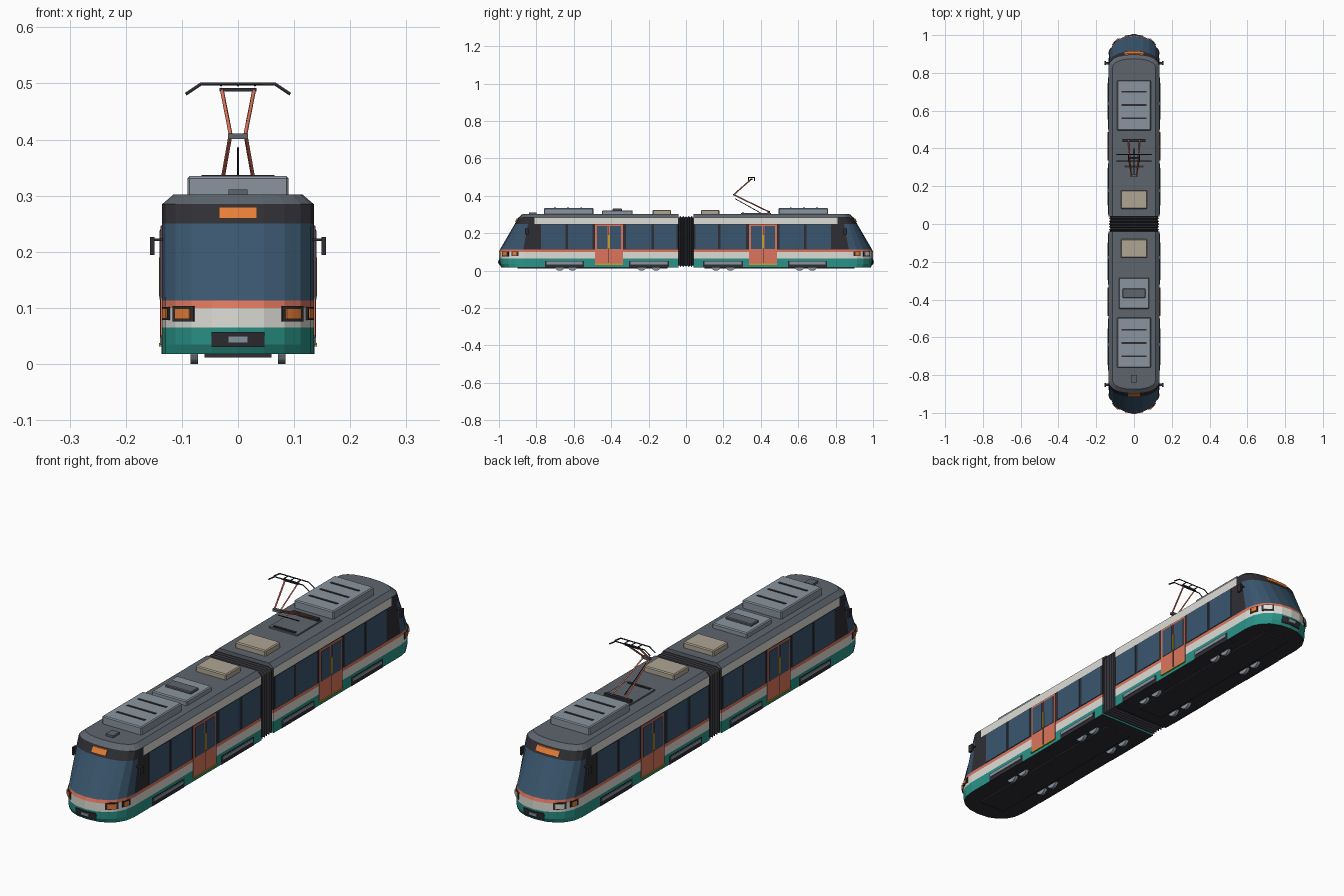
import bpy, bmesh, math
from mathutils import Vector

if "Cube" in bpy.data.objects:
    bpy.data.objects.remove(bpy.data.objects["Cube"])


def material(name, hex_code):
    def lin(c):
        c /= 255
        return c / 12.92 if c < 0.04045 else ((c + 0.055) / 1.055) ** 2.4
    m = bpy.data.materials.new(name)
    m.diffuse_color = tuple(lin(int(hex_code[i:i + 2], 16)) for i in (0, 2, 4)) + (1,)
    m.use_nodes = True
    m.node_tree.nodes["Principled BSDF"].inputs["Base Color"].default_value = m.diffuse_color
    return m


TEAL = material("teal", "2A9488")
CREAM = material("cream", "DEDDD6")
CORAL = material("coral", "DC755C")
ORANGE = material("orange", "E67E38")
GLASS = material("blue glass", "3A566E")
DARK = material("charcoal", "2E2E34")
ROOF = material("roof grey", "5E656D")
UNIT = material("light grey", "8A949F")
BEIGE = material("beige", "AFA694")
YELLOW = material("yellow", "C9A227")


def finish(name, bm, mats):
    bmesh.ops.recalc_face_normals(bm, faces=bm.faces)
    me = bpy.data.meshes.new(name)
    bm.to_mesh(me)
    bm.free()
    for m in mats:
        me.materials.append(m)
    ob = bpy.data.objects.new(name, me)
    bpy.context.collection.objects.link(ob)
    return ob


def boxes(name, mat, spans, bevel=0):
    """One object made of boxes given as (x0, x1, y0, y1, z0, z1)."""
    bm = bmesh.new()
    for x0, x1, y0, y1, z0, z1 in spans:
        vs = bmesh.ops.create_cube(bm, size=1)["verts"]
        for v in vs:
            v.co = ((x0 + x1) / 2 + v.co.x * (x1 - x0),
                    (y0 + y1) / 2 + v.co.y * (y1 - y0),
                    (z0 + z1) / 2 + v.co.z * (z1 - z0))
    ob = finish(name, bm, [mat])
    if bevel:
        mod = ob.modifiers.new("edge", 'BEVEL')
        mod.width, mod.segments = bevel, 1
    return ob


def rods(name, mat, paths, radius):
    """Thin square bars along polylines."""
    cu = bpy.data.curves.new(name, 'CURVE')
    cu.dimensions, cu.bevel_depth, cu.bevel_resolution = '3D', radius, 0
    cu.use_fill_caps = True
    for path in paths:
        sp = cu.splines.new('POLY')
        sp.points.add(len(path) - 1)
        for p, co in zip(sp.points, path):
            p.co = (*co, 1)
    cu.materials.append(mat)
    bpy.context.collection.objects.link(bpy.data.objects.new(name, cu))


# Body levels: height, nose tip, start of nose curve, half width
LEVELS = [(.018, .988, .87, .135), (.035, .998, .87, .135), (.065, 1, .87, .135),
          (.10, 1, .87, .135), (.113, .995, .87, .135), (.25, .915, .845, .135),
          (.285, .895, .835, .135), (.302, .875, .825, .115)]


def nose_point(angle, z, off=0):
    for a, b in zip(LEVELS, LEVELS[1:]):
        if z <= b[0]:
            break
    t = (z - a[0]) / (b[0] - a[0])
    tip, ys, hw = (a[i] + t * (b[i] - a[i]) for i in (1, 2, 3))
    s, c = math.sin(angle), math.cos(angle)
    p = 2 / 2.2
    return Vector((math.copysign(abs(s) ** p, s) * (hw + off),
                   ys + max(c, 0) ** p * (tip - ys + off), z))


def car_body(name, sign):
    bm = bmesh.new()
    mats = [TEAL, CREAM, CORAL, DARK, GLASS, ROOF]
    rings = []
    for z, tip, ys, hw in LEVELS:
        pts = [Vector((hw, .04, z)), Vector((hw, .81, z))]
        pts += [nose_point(math.radians(90 - 18 * i), z) for i in range(11)]
        pts += [Vector((-hw, .81, z)), Vector((-hw, .04, z))]
        rings.append([bm.verts.new((p.x, p.y * sign, p.z)) for p in pts])
    n = len(rings[0])
    for k in range(len(rings) - 1):
        for i in range(n):
            j = (i + 1) % n
            f = bm.faces.new((rings[k][i], rings[k][j], rings[k + 1][j], rings[k + 1][i]))
            curved = 2 <= i < n - 3
            side = i in (0, n - 2)
            f.material_index = [0, 0, 1, 2, 4 if curved else 3, 1 if side else 3, 5][k]
    bm.faces.new(rings[0]).material_index = 3
    bm.faces.new(rings[-1]).material_index = 5
    return finish(name, bm, mats)


def nose_plate(name, mat, sign, a0, a1, z0, z1, off):
    """Thin plate wrapped on the nose between two angles (degrees)."""
    bm = bmesh.new()
    rows = []
    for z in (z0, z1):
        row = []
        for d in (off, -.002):
            for i in range(5):
                p = nose_point(math.radians(a0 + (a1 - a0) * i / 4), z, d)
                row.append(bm.verts.new((p.x, p.y * sign, z)))
        rows.append(row[:5] + row[:4:-1])
    for i in range(10):
        j = (i + 1) % 10
        bm.faces.new((rows[0][i], rows[0][j], rows[1][j], rows[1][i]))
    bm.faces.new(rows[0])
    bm.faces.new(rows[1])
    finish(name, bm, [mat])


def both_sides(name, mat, sign, spans, out):
    """Side plates from (y0, y1, z0, z1), on the left and right wall."""
    boxes(name, mat, [(min(a, b), max(a, b), *sorted((y0 * sign, y1 * sign)), z0, z1)
                      for y0, y1, z0, z1 in spans
                      for a, b in ((.13, .135 + out), (-.13, -.135 - out))])


for sign, end in ((-1, "front"), (1, "rear")):
    car_body(end + "_car_body", sign)

    # Side windows
    both_sides(end + "_side_windows", GLASS, sign,
               [(a, b, .117, .248) for a, b in
                ((.05, .17), (.185, .32), (.50, .63), (.645, .775))], .0015)

    # Double door
    both_sides(end + "_doors", CORAL, sign, [(.337, .487, .035, .246)], .003)
    both_sides(end + "_door_windows", GLASS, sign,
               [(.347, .405, .115, .238), (.419, .477, .115, .238)], .0045)
    both_sides(end + "_door_gap", DARK, sign, [(.4105, .4135, .04, .24)], .004)
    both_sides(end + "_door_sill_and_handle", YELLOW, sign,
               [(.337, .487, .031, .037), (.4075, .4165, .12, .19)], .006)

    # Bogie skirts and wheels
    skirts = ((.09, .305), (.545, .755))
    both_sides(end + "_skirt_recess", DARK, sign, [(a, b, .0175, .052) for a, b in skirts], .001)
    both_sides(end + "_skirt_panel", UNIT, sign,
               [(a + .008, b - .008, .034, .048) for a, b in skirts], .004)
    bm = bmesh.new()
    for y in (.16, .237, .607, .675):
        for x in (-.078, .078):
            vs = bmesh.ops.create_cone(bm, cap_ends=True, segments=16, radius1=.028,
                                       radius2=.028, depth=.013)["verts"]
            for v in vs:
                v.co = (x + v.co.z, y * sign + v.co.x, .028 + v.co.y)
    finish(end + "_wheels", bm, [UNIT])
    boxes(end + "_under_tray", DARK, [(-.06, .06, *sorted((.1 * sign, .9 * sign)), .012, .02)])

    # Nose details
    half = 12 if sign < 0 else 20
    nose_plate(end + "_destination_sign", ORANGE, sign, -half, half, .259, .280, .006)
    nose_plate(end + "_coupler_panel", DARK, sign, -18, 18, .03, .057, .003)
    nose_plate(end + "_coupler", UNIT, sign, -6, 6, .037, .05, .006)
    for s in (-1, 1):
        nose_plate(end + "_lamp_bezel", DARK, sign, 33 * s, 56 * s, .076, .103, .003)
        nose_plate(end + "_lamp", ORANGE if sign < 0 else CREAM, sign,
                   36 * s, 52 * s, .08, .099, .006)
        nose_plate(end + "_side_marker_bezel", DARK, sign, 64 * s, 80 * s, .078, .102, .002)
        nose_plate(end + "_side_marker", ORANGE, sign, 67 * s, 76 * s, .081, .099, .004)
    # Wing mirrors
    ya, yb = sorted((.845 * sign, .858 * sign))
    boxes(end + "_mirrors", DARK,
          [sp for s in (-1, 1) for sp in
           ((*sorted((.13 * s, .156 * s)), ya, yb, .219, .224),
            (*sorted((.149 * s, .157 * s)), ya - .004, yb + .004, .194, .226))])

    # Roof units
    y0, y1 = sorted((.495 * sign, .76 * sign))
    boxes(end + "_air_conditioner", UNIT, [(-.09, .09, y0, y1, .298, .335)], .004)
    boxes(end + "_air_conditioner_slots", DARK,
          [(-.065, .065, y * sign - .005, y * sign + .005, .33, .337) for y in (.56, .63, .70)])
    y0, y1 = sorted((.08 * sign, .178 * sign))
    boxes(end + "_roof_box", BEIGE, [(-.07, .07, y0, y1, .298, .325)], .004)

# Extra equipment on the front car roof
boxes("converter", UNIT, [(-.08, .08, -.45, -.285, .298, .322)], .004)
boxes("converter_lid", ROOF, [(-.06, .06, -.392, -.342, .32, .332)], .003)
boxes("roof_hatch", ROOF, [(-.017, .017, -.84, -.80, .3, .311)])

# Bellows between the cars
bm = bmesh.new()
rings = []
for i in range(13):
    y, d = -.045 + .09 * i / 12, .008 * (i % 2)
    w, lo, hi = .133 - d, .02 + d, .292 - d
    rings.append([bm.verts.new((x, y, z)) for x, z in
                  ((w, lo), (w, hi - .012), (w - .012, hi),
                   (.012 - w, hi), (-w, hi - .012), (-w, lo))])
for a, b in zip(rings, rings[1:]):
    for i in range(6):
        bm.faces.new((a[i], a[(i + 1) % 6], b[(i + 1) % 6], b[i]))
bm.faces.new(rings[0])
bm.faces.new(rings[-1])
finish("bellows", bm, [DARK])

# Pantograph
boxes("pantograph_base", ROOF, [(-.065, .065, .295, .455, .3, .308)])
boxes("pantograph_base_bars", DARK, [(-.06, .06, .435, .45, .308, .318),
                                     (-.05, .05, .30, .31, .306, .312)])
rods("pantograph_lower_arms", CORAL,
     [[(.03 * s, .443, .315), (.014 * s, .257, .405)] for s in (-1, 1)], .0035)
rods("pantograph_control_rod", DARK, [[(0, .40, .308), (0, .262, .385)]], .002)
boxes("pantograph_knee", ROOF, [(-.018, .018, .25, .264, .401, .411)])
rods("pantograph_upper_arms", CORAL,
     [[(.013 * s, .257, .408), (.029 * s, .35, .49)] for s in (-1, 1)], .0035)
boxes("pantograph_head_bar", DARK, [(-.033, .033, .345, .355, .486, .492)])
rods("pantograph_bows", DARK,
     [[(-.093, y, .481), (-.066, y, .499), (.066, y, .499), (.093, y, .481)]
      for y in (.333, .367)] +
     [[(x, .333, .497), (x, .367, .497)] for x in (-.03, 0, .03)], .0028)
